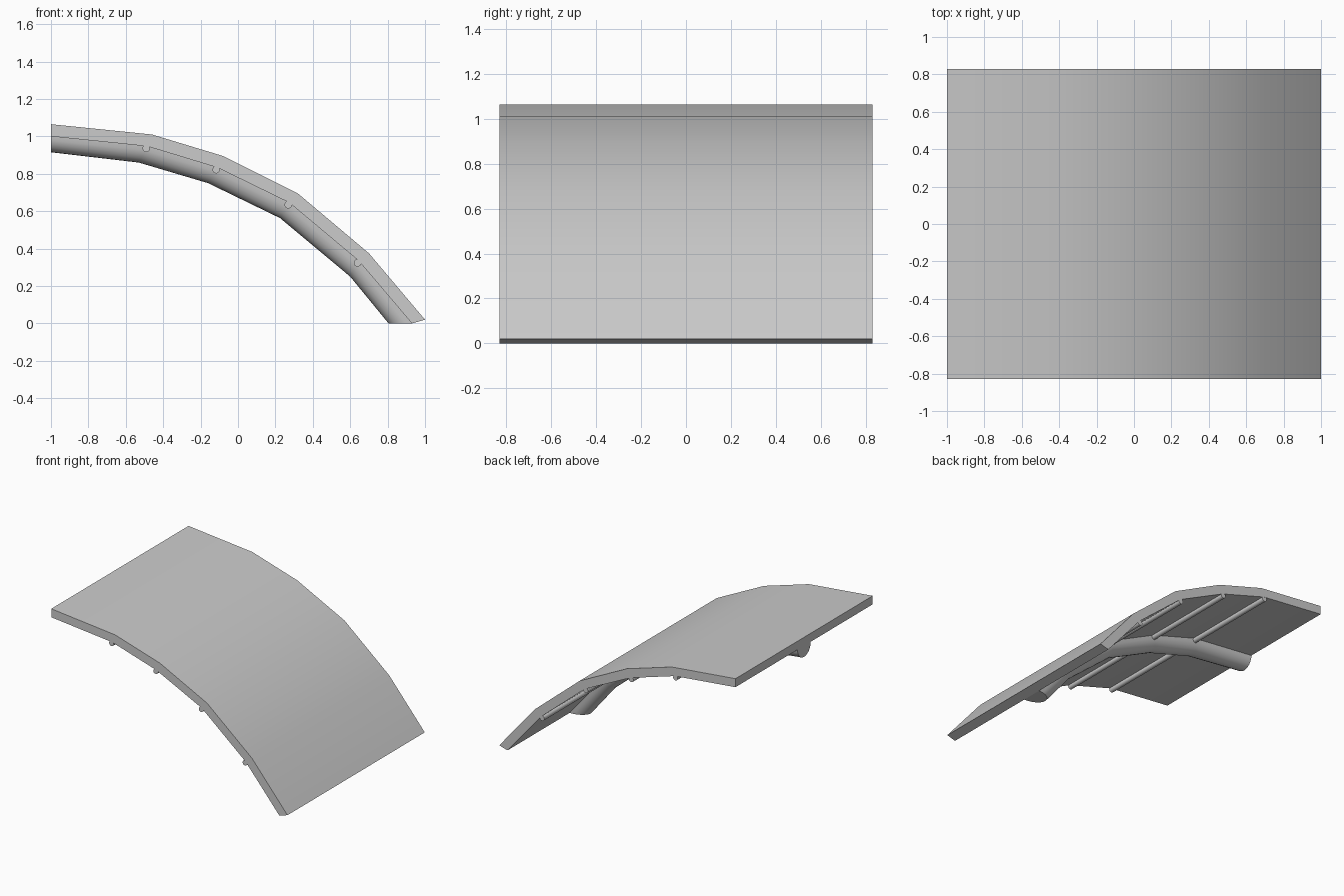
import bpy, bmesh, math

if "Cube" in bpy.data.objects:
    bpy.data.objects.remove(bpy.data.objects["Cube"])

HALF = 0.83
TOP = [(-1, 1.065), (-0.46, 1.01), (-0.08, 0.895), (0.32, 0.695), (0.70, 0.375), (1.0, 0.02)]
UNDER = [(-1, 1.0), (-0.485, 0.947), (-0.11, 0.833), (0.275, 0.645), (0.645, 0.335), (0.93, 0.0)]
RIB = [(-1, 0.915), (-0.53, 0.86), (-0.16, 0.75), (0.225, 0.563), (0.60, 0.25), (0.805, 0.0)]


def loft(name, rings):
    """Skin closed rings of points and cap both ends."""
    bm = bmesh.new()
    loops = [[bm.verts.new(p) for p in ring] for ring in rings]
    n = len(loops[0])
    for a, b in zip(loops, loops[1:]):
        for i in range(n):
            j = (i + 1) % n
            bm.faces.new((a[i], a[j], b[j], b[i]))
    bm.faces.new(loops[0])
    bm.faces.new(loops[-1])
    bmesh.ops.recalc_face_normals(bm, faces=bm.faces)
    mesh = bpy.data.meshes.new(name)
    bm.to_mesh(mesh)
    bm.free()
    obj = bpy.data.objects.new(name, mesh)
    bpy.context.collection.objects.link(obj)
    bpy.ops.object.select_all(action='DESELECT')
    obj.select_set(True)
    bpy.context.view_layer.objects.active = obj
    bpy.ops.object.shade_smooth_by_angle(angle=math.radians(35))
    return obj


# Curved roof panel
loft("roof_panel", [[(t[0], -HALF, t[1]), (t[0], HALF, t[1]),
                     (u[0], HALF, u[1]), (u[0], -HALF, u[1])]
                    for t, u in zip(TOP, UNDER)])

# Half-round rib under the middle of the panel
rings = []
for u, r in zip(UNDER, RIB):
    ring = []
    for k in range(13):
        a = math.pi * k / 12
        s = math.sin(a)
        ring.append((u[0] + (r[0] - u[0]) * s, 0.08 * math.cos(a), u[1] + (r[1] - u[1]) * s))
    rings.append(ring)
loft("support_rib", rings)

# Thin cross rods at each bend of the panel
for i in range(1, 5):
    (ux, uz), (rx, rz) = UNDER[i], RIB[i]
    d = math.hypot(rx - ux, rz - uz)
    cx, cz = ux + (rx - ux) / d * 0.013, uz + (rz - uz) / d * 0.013
    loft(f"cross_rod_{i}", [[(cx + 0.02 * math.cos(math.tau * k / 12), y,
                              cz + 0.02 * math.sin(math.tau * k / 12)) for k in range(12)]
                            for y in (-HALF + 0.001, HALF - 0.001)])
